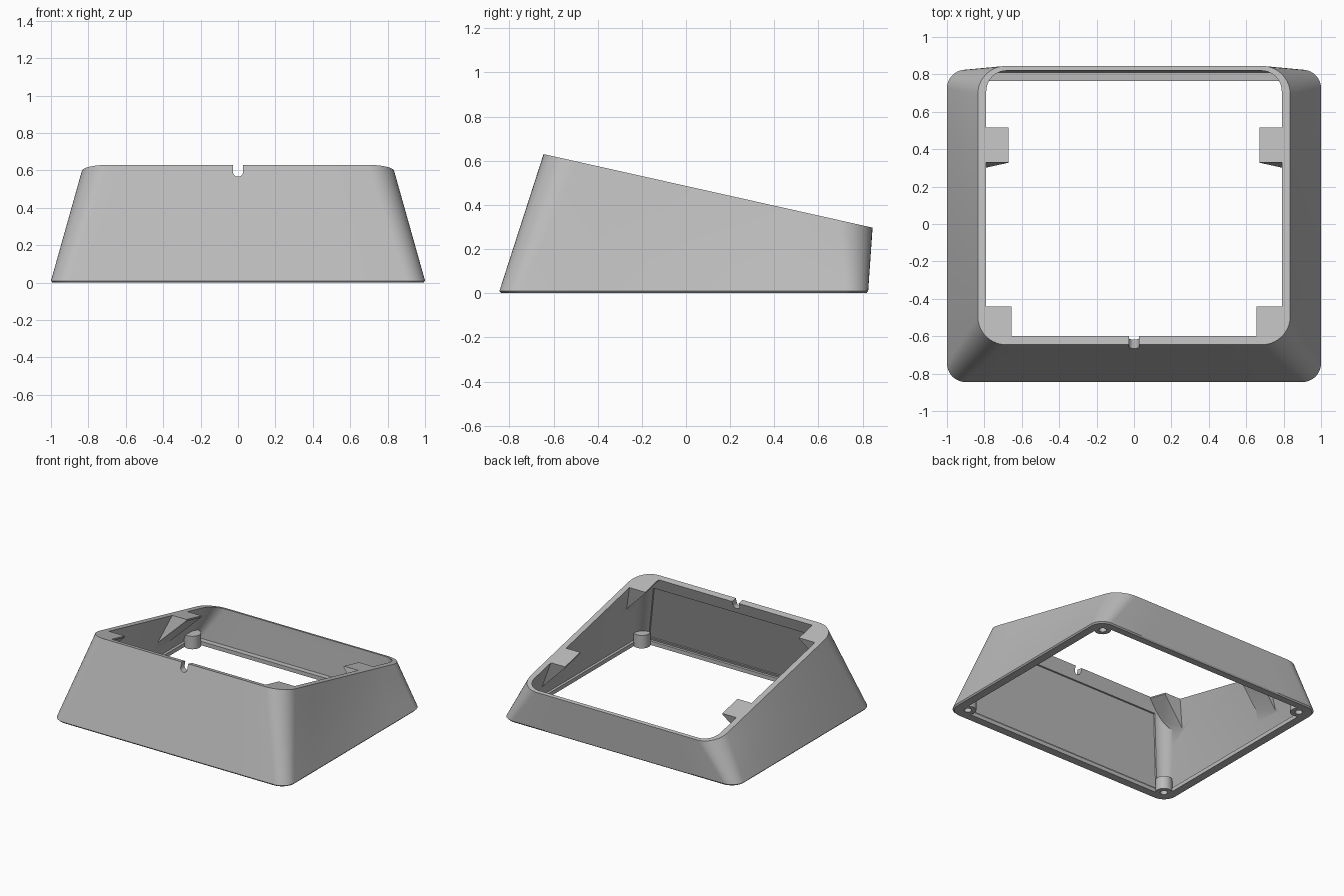
import bpy, bmesh, math
from mathutils import Vector

cube = bpy.data.objects.get("Cube")
if cube:
    bpy.data.objects.remove(cube, do_unlink=True)

grey = bpy.data.materials.new("light grey")
grey.use_nodes = True
grey.diffuse_color = (0.5, 0.5, 0.5, 1)
grey.node_tree.nodes["Principled BSDF"].inputs["Base Color"].default_value = (0.5, 0.5, 0.5, 1)

SLOPE = 0.2235
TILT = math.atan(SLOPE)


def top_z(y):
    return 0.63 - SLOPE * (y + 0.645)


def ring(x, y0, y1, r, z=None, edge=6, arc=10):
    """Rounded rectangle; lies on the sloping top plane when z is None."""
    corners = [(x - r, y1 - r), (r - x, y1 - r), (r - x, y0 + r), (x - r, y0 + r)]
    pts = []
    for i, (cx, cy) in enumerate(corners):
        for k in range(arc + 1):
            a = math.pi / 2 * (i + k / arc)
            pts.append(Vector((cx + r * math.cos(a), cy + r * math.sin(a), 0)))
        nx, ny = corners[(i + 1) % 4]
        a = math.pi / 2 * (i + 1)
        start = pts[-1]
        end = Vector((nx + r * math.cos(a), ny + r * math.sin(a), 0))
        pts += [start.lerp(end, k / edge) for k in range(1, edge)]
    for p in pts:
        p.z = top_z(p.y) if z is None else z
    return pts


def blend(a, b, stops):
    return [[p + (q - p) * t for p, q in zip(a, b)] for t in stops]


def loft(bm, rings):
    loops = [[bm.verts.new(p) for p in r] for r in rings]
    for a, b in zip(loops, loops[1:]):
        for i in range(len(a)):
            j = (i + 1) % len(a)
            bm.faces.new((a[i], a[j], b[j], b[i]))
    bm.faces.new(loops[0][::-1])
    bm.faces.new(loops[-1])


def hull(bm, pts):
    verts = [bm.verts.new(p) for p in pts]
    bmesh.ops.convex_hull(bm, input=verts)


def cylinder(bm, x, y, r, z0, z1, n=24):
    circle = [(x + r * math.cos(math.tau * i / n), y + r * math.sin(math.tau * i / n))
              for i in range(n)]
    loft(bm, [[(u, v, z) for u, v in circle] for z in (z0, z1)])


def make(name, build):
    bm = bmesh.new()
    build(bm)
    bmesh.ops.recalc_face_normals(bm, faces=bm.faces)
    mesh = bpy.data.meshes.new(name)
    bm.to_mesh(mesh)
    bm.free()
    mesh.materials.append(grey)
    ob = bpy.data.objects.new(name, mesh)
    bpy.context.collection.objects.link(ob)
    return ob


def combine(ob, tool, operation):
    """Apply a boolean and discard the tool."""
    mod = ob.modifiers.new("cut", 'BOOLEAN')
    mod.operation, mod.solver, mod.object = operation, 'EXACT', tool
    bpy.context.view_layer.update()
    graph = bpy.context.evaluated_depsgraph_get()
    mesh = bpy.data.meshes.new_from_object(ob.evaluated_get(graph))
    ob.modifiers.clear()
    ob.data = mesh
    bpy.data.objects.remove(tool, do_unlink=True)


# Outer body: sloping frustum with a tiny chamfer around the foot
def body(bm):
    foot = ring(0.992, -0.837, 0.817, 0.1, 0)
    low = ring(1.0, -0.845, 0.825, 0.1, 0.01)
    loft(bm, [foot] + blend(low, ring(0.835, -0.645, 0.845, 0.15), [0, 0.25, 0.5, 0.75, 1]))


# Hollow inside, running out past the sloping top
def hollow(bm):
    low = ring(0.95, -0.795, 0.806, 0.07, 0.03)
    loft(bm, blend(low, ring(0.79, -0.6, 0.82, 0.11), [0, 0.25, 0.5, 0.75, 1, 1.15]))


# Smaller opening through the floor, leaving a lip
def floor_opening(bm):
    loft(bm, [ring(0.93, -0.775, 0.765, 0.06, z) for z in (-0.05, 0.04)])


BOSSES = [(s * 0.895, y) for s in (-1, 1) for y in (-0.742, 0.725)]


def bosses(bm):
    for x, y in BOSSES:
        cylinder(bm, x, y, 0.06, -0.1, 0.1)


# Wedge-shaped mounting tabs square to the sloping top
def tabs(bm):
    for s in (-1, 1):
        for x, v0, v1 in ((0.67, 0.33, 0.515), (0.655, -0.8, -0.44)):
            profile = [(x, -0.06), (x, 0.01), (x + 0.28, 0.29), (x + 0.28, -0.06)]
            hull(bm, [(s * u, v - d * math.sin(TILT), top_z(v) - d * math.cos(TILT))
                      for u, d in profile for v in (v0, v1)])


def screw_holes(bm):
    for x, y in BOSSES:
        cylinder(bm, x, y, 0.026, -0.1, 0.08)


# Shallow recess on the inside of the front wall
def front_recess(bm):
    low, high = Vector((0, -0.795, 0.03)), Vector((0, -0.6, 0.62))
    pts = []
    for t, half in ((0.03, 0.87), (0.84, 0.72)):
        p = low.lerp(high, t)
        pts += [p + Vector((s * half, dy, 0)) for s in (-1, 1) for dy in (-0.013, 0.004)]
    hull(bm, pts)


# Round-bottomed cable notch in the front rim
def notch(bm):
    r, zc = 0.028, 0.594
    arc = [(r * math.cos(a), zc + r * math.sin(a))
           for a in (math.pi * (1 + i / 12) for i in range(13))]
    outline = arc + [(r, 0.75), (-r, 0.75)]
    loft(bm, [[(x, y, z) for x, z in outline] for y in (-0.8, -0.5)])


shell = make("sloped_enclosure_frame", body)
cavity = make("cavity", hollow)
combine(cavity, make("floor_opening", floor_opening), 'UNION')
combine(cavity, make("screw_bosses", bosses), 'DIFFERENCE')
combine(cavity, make("mounting_tabs", tabs), 'DIFFERENCE')
combine(shell, cavity, 'DIFFERENCE')
for name, build in (("screw_holes", screw_holes), ("front_recess", front_recess), ("notch", notch)):
    combine(shell, make(name, build), 'DIFFERENCE')

bpy.ops.object.select_all(action='DESELECT')
shell.select_set(True)
bpy.context.view_layer.objects.active = shell
bpy.ops.object.shade_smooth_by_angle(angle=math.radians(30))
